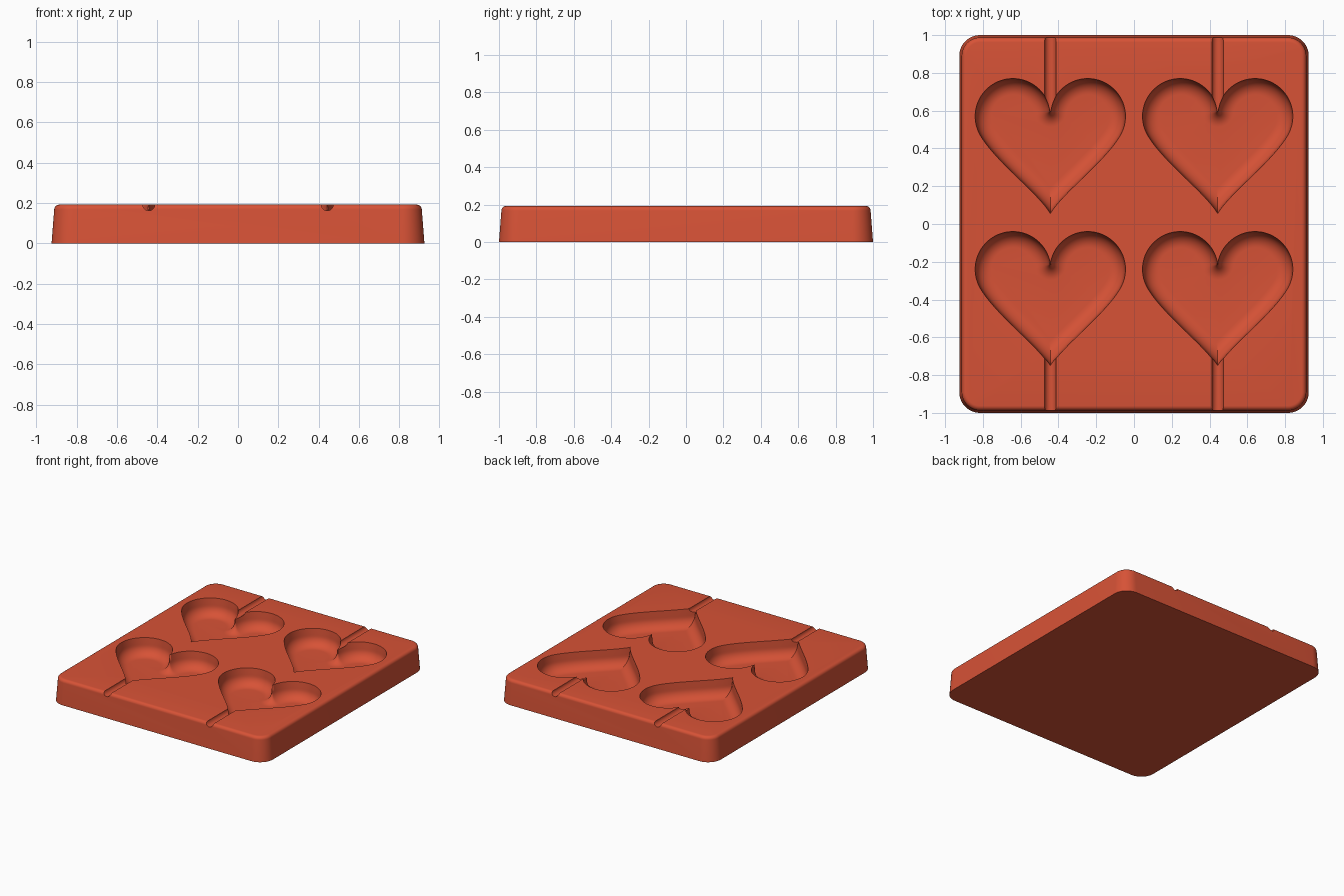
import bpy, bmesh, math
from mathutils import Vector

TOP = 0.192
HEART_X = 0.443

cube = bpy.data.objects.get("Cube")
if cube:
    bpy.data.objects.remove(cube, do_unlink=True)

red = bpy.data.materials.new("coral red")
red.use_nodes = True
COLOUR = (0.68, 0.085, 0.037, 1)
red.diffuse_color = COLOUR
red.node_tree.nodes["Principled BSDF"].inputs["Base Color"].default_value = COLOUR


def loft(name, rings):
    """Closed solid through rings of equal point count."""
    bm = bmesh.new()
    loops = [[bm.verts.new(p) for p in ring] for ring in rings]
    for a, b in zip(loops, loops[1:]):
        n = len(a)
        for i in range(n):
            j = (i + 1) % n
            bm.faces.new((a[i], a[j], b[j], b[i]))
    bm.faces.new(loops[0])
    bm.faces.new(loops[-1])
    bmesh.ops.remove_doubles(bm, verts=bm.verts, dist=1e-5)
    bmesh.ops.recalc_face_normals(bm, faces=bm.faces)
    mesh = bpy.data.meshes.new(name)
    bm.to_mesh(mesh)
    bm.free()
    mesh.materials.append(red)
    obj = bpy.data.objects.new(name, mesh)
    bpy.context.collection.objects.link(obj)
    return obj


def rounded_rectangle(inset, z, steps=12):
    radius = 0.11 - inset
    cx, cy = 0.925 - 0.11, 1 - 0.11
    points = []
    for q, (sx, sy) in enumerate([(1, 1), (-1, 1), (-1, -1), (1, -1)]):
        for i in range(steps + 1):
            a = math.pi / 2 * (q + i / steps)
            points.append((sx * cx + radius * math.cos(a), sy * cy + radius * math.sin(a), z))
    return points


# Right half of the heart outline, from the cleft over the lobe to the tip
def heart_half():
    centre, r = Vector((0.198, 0.57)), 0.2
    start, end = math.acos(-centre.x / r), math.radians(-30)
    points = [centre + r * Vector((math.cos(a), math.sin(a)))
              for a in (start + (end - start) * i / 48 for i in range(49))]
    p0 = points[-1]
    p1 = p0 + 0.16 * Vector((-0.5, -0.866))
    p2, p3 = Vector((0.06, 0.16)), Vector((0, 0.055))
    for i in range(1, 33):
        t = i / 32
        s = 1 - t
        points.append(s**3 * p0 + 3 * s * s * t * p1 + 3 * s * t * t * p2 + t**3 * p3)
    return points


HALF = heart_half()


# Heart outline offset inwards: fan round the cleft, mitre at the tip
def heart_ring(inset, z, fan=8):
    offset = []
    for i, p in enumerate(HALF):
        d = (HALF[min(i + 1, len(HALF) - 1)] - HALF[max(i - 1, 0)]).normalized()
        offset.append((p + inset * Vector((d.y, -d.x)), Vector((d.y, -d.x))))
    first = offset[0][1]
    turn = math.atan2(first.y, first.x) + math.pi / 2
    half = []
    for i in range(fan):
        a = -math.pi / 2 + turn * i / fan
        half.append(HALF[0] + inset * Vector((math.cos(a), math.sin(a))))
    clamped = None
    for p, _ in offset:
        if clamped is None and p.x <= 1e-6 and len(half) > fan + 5:
            q = half[-1]
            clamped = Vector((0, q.y + (p.y - q.y) * q.x / (q.x - p.x)))
        half.append(clamped or p)
    mirrored = [Vector((-p.x, p.y)) for p in half[-2:0:-1]]
    return [(p.x, p.y, z) for p in half + mirrored]


# Tray body: drafted sides and a rounded top edge
body_rings = [rounded_rectangle(0, 0)]
for i in range(7):
    a = math.pi / 2 * i / 6
    body_rings.append(rounded_rectangle(0.013 + 0.025 * (1 - math.cos(a)),
                                        TOP - 0.025 * (1 - math.sin(a))))
tray = loft("heart_mould_tray", body_rings)

# Heart cavity cutters: steep wall with a rounded foot and a flat floor
cavity = [(0, TOP + 0.05), (0, TOP)]
for i in range(11):
    a = math.pi / 2 * i / 10
    cavity.append((0.005 + 0.08 * (1 - math.cos(a)), TOP - 0.05 - 0.08 * math.sin(a)))
cutters = []
for x in (-HEART_X, HEART_X):
    for y in (0, -0.81):
        heart = loft("heart_cutter", [heart_ring(inset, z) for inset, z in cavity])
        heart.location = (x, y, 0)
        cutters.append(heart)
    # Stick grooves running out to the back and front edges
    for y0, y1 in ((0.57, 1.1), (-1.1, -0.7)):
        circle = [math.tau * i / 24 for i in range(24)]
        cutters.append(loft("groove_cutter", [
            [(x + 0.03 * math.cos(a), y, TOP + 0.03 * math.sin(a)) for a in circle]
            for y in (y0, y1)]))

for cutter in cutters:
    cutter.hide_render = True
    cut = tray.modifiers.new("cut", "BOOLEAN")
    cut.operation = "DIFFERENCE"
    cut.solver = "EXACT"
    cut.object = cutter

# Bake the cuts and drop the cutters
bpy.context.view_layer.update()
graph = bpy.context.evaluated_depsgraph_get()
baked = bpy.data.meshes.new_from_object(tray.evaluated_get(graph))
tray.modifiers.clear()
tray.data = baked
for cutter in cutters:
    bpy.data.objects.remove(cutter, do_unlink=True)

bpy.ops.object.select_all(action="DESELECT")
tray.select_set(True)
bpy.context.view_layer.objects.active = tray
bpy.ops.object.shade_smooth_by_angle(angle=math.radians(30))
